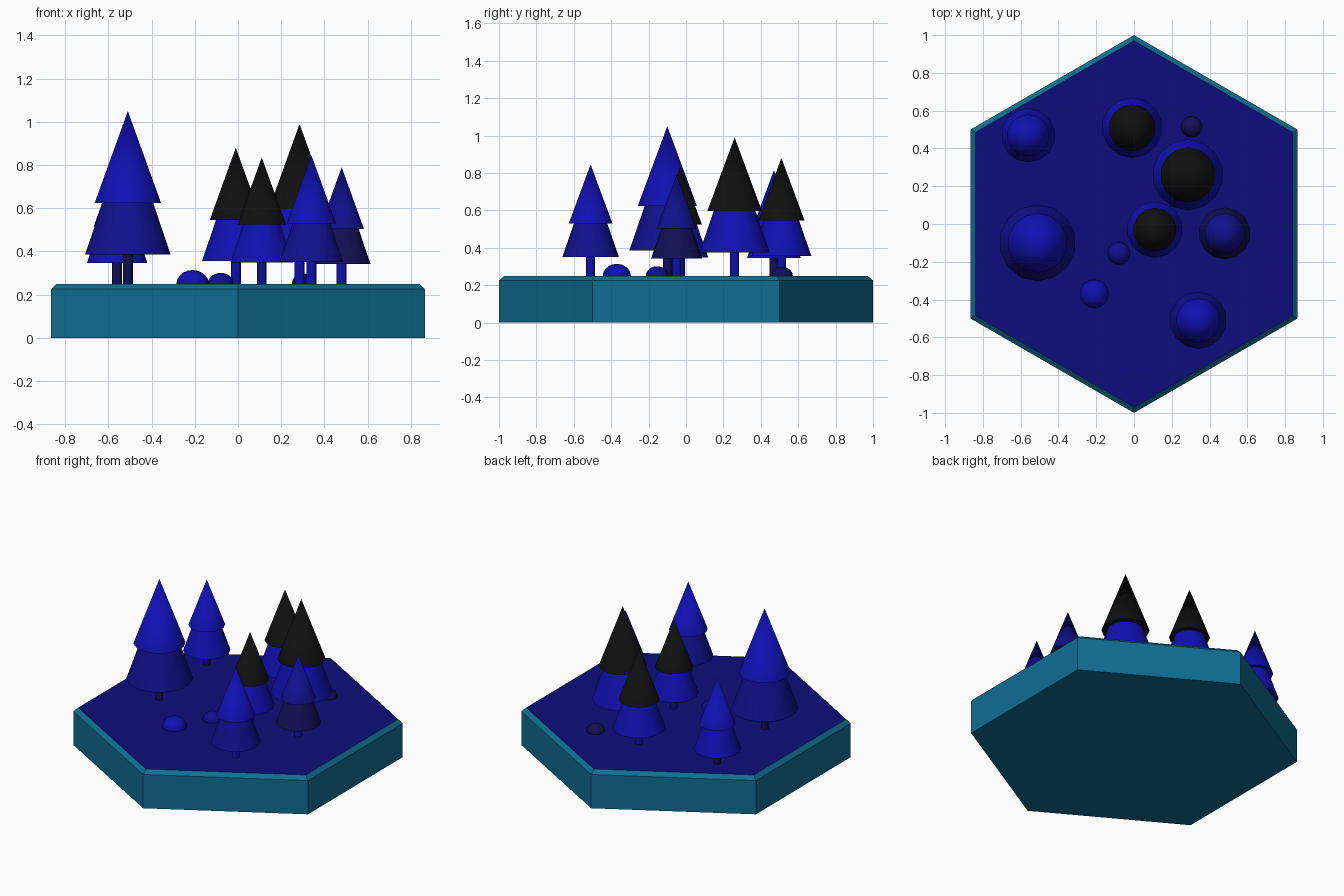
import bpy
import math

cube = bpy.data.objects.get("Cube")
if cube:
    bpy.data.objects.remove(cube, do_unlink=True)


def material(name, r, g, b):
    mat = bpy.data.materials.new(name)
    mat.use_nodes = True
    mat.diffuse_color = (r, g, b, 1)
    bsdf = next(n for n in mat.node_tree.nodes if n.type == 'BSDF_PRINCIPLED')
    bsdf.inputs["Base Color"].default_value = (r, g, b, 1)
    return mat


TEAL = material("teal", .005, .155, .29)
GROUND = material("deep blue", .004, .004, .2)
BRIGHT = material("bright blue", .005, .005, .45)
MID = material("medium blue", .005, .005, .27)
NAVY = material("navy", .005, .005, .09)
BLACK = material("black", .005, .005, .005)


def cone(name, x, y, z0, z1, r0, r1, mat, sides=14):
    bpy.ops.mesh.primitive_cone_add(vertices=sides, radius1=r0, radius2=r1,
                                    depth=z1 - z0, location=(x, y, (z0 + z1) / 2))
    obj = bpy.context.object
    obj.name = name
    obj.data.materials.append(mat)
    if sides > 6:
        bpy.ops.object.shade_smooth_by_angle(angle=math.radians(40))
    return obj


# Hexagonal base with a chamfered rim; the upward face is the ground
TOP = .25
cone("base", 0, 0, 0, .225, 1, 1, TEAL, 6)
rim = cone("base_rim", 0, 0, .225, TOP, 1, .97, TEAL, 6)
rim.data.materials.append(GROUND)
for face in rim.data.polygons:
    if face.normal.z > .9:
        face.material_index = 1


# Two-tier conifer, all sizes proportional to its height
def tree(number, x, y, h, lower, upper, bark):
    cone(f"trunk_{number}", x, y, TOP, TOP + .25 * h, .024, .024, bark, 10)
    cone(f"lower_foliage_{number}", x, y, TOP + .169 * h, TOP + .6 * h,
         .254 * h, .105 * h, lower)
    cone(f"upper_foliage_{number}", x, y, TOP + .468 * h, TOP + h,
         .197 * h, 0, upper)


trees = [
    (-.51, -.10, .80, MID, BRIGHT, NAVY),
    (-.56, .47, .565, BRIGHT, BRIGHT, NAVY),
    (-.01, .51, .63, BRIGHT, BLACK, BRIGHT),
    (.285, .26, .74, BRIGHT, BLACK, BRIGHT),
    (.11, -.03, .585, BRIGHT, BLACK, MID),
    (.34, -.51, .595, MID, BRIGHT, BRIGHT),
    (.48, -.05, .54, NAVY, MID, BRIGHT),
]
for number, spec in enumerate(trees, 1):
    tree(number, *spec)

# Rounded bushes half sunk into the ground
bushes = [(-.21, -.37, .075, BRIGHT), (-.08, -.155, .06, MID), (.305, .515, .056, NAVY)]
for number, (x, y, r, mat) in enumerate(bushes, 1):
    bpy.ops.mesh.primitive_uv_sphere_add(segments=16, ring_count=10, radius=r,
                                         location=(x, y, TOP))
    bush = bpy.context.object
    bush.name = f"bush_{number}"
    bush.scale.z = .85
    bush.data.materials.append(mat)
    bpy.ops.object.shade_smooth_by_angle(angle=math.radians(40))
